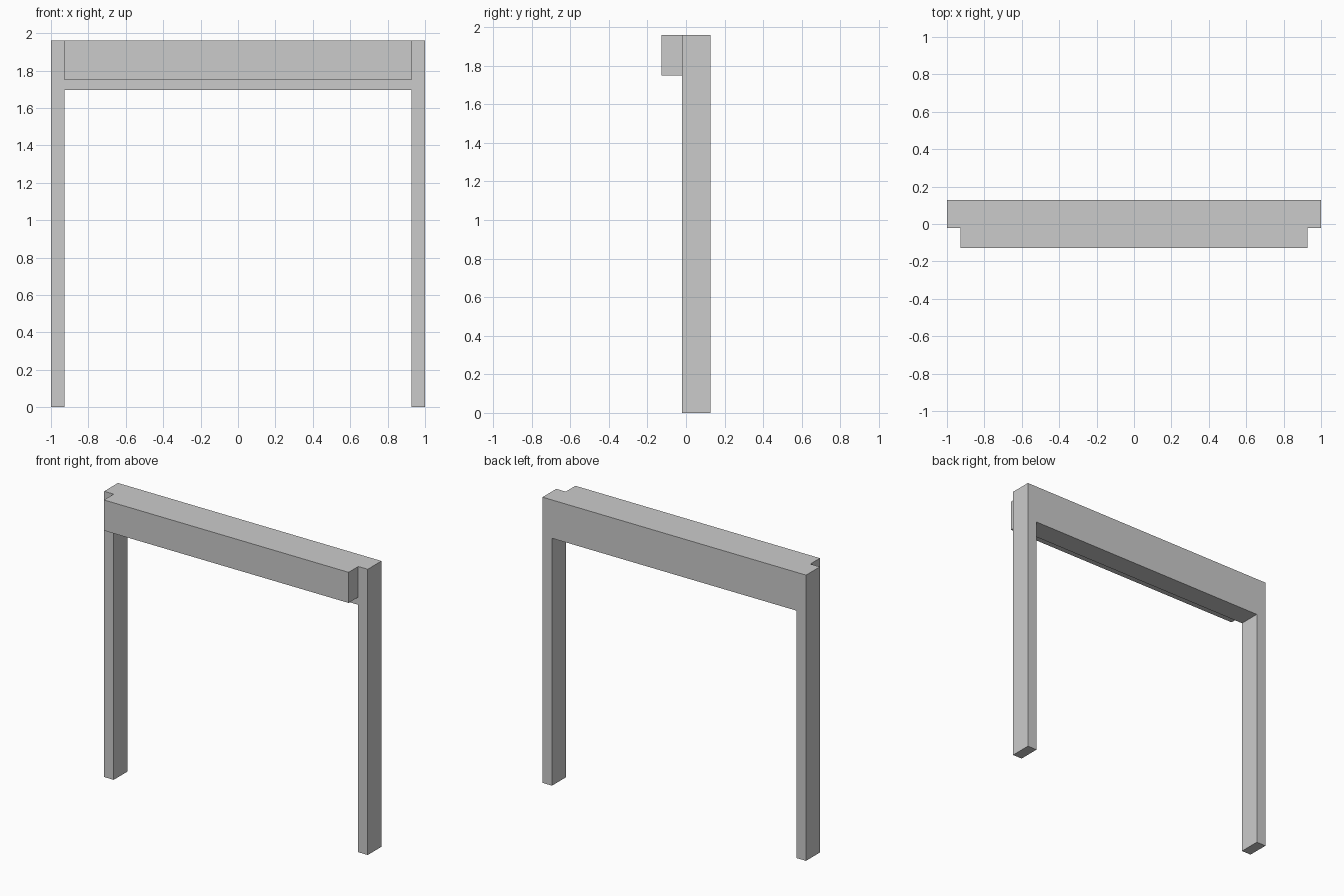
import bpy
import bmesh

if "Cube" in bpy.data.objects:
    bpy.data.objects.remove(bpy.data.objects["Cube"])

HALF, INNER = 1.0, 0.928          # outer and inner half widths
TOP, SOFFIT, LEDGE = 1.96, 1.697, 1.75
FRONT, STEP, BACK = -0.127, -0.022, 0.127


def extrude_profile(name, points, y0, y1):
    """Extrude a front-view (x, z) outline from y0 to y1."""
    bm = bmesh.new()
    face = bm.faces.new([bm.verts.new((x, y0, z)) for x, z in points])
    geom = bmesh.ops.extrude_face_region(bm, geom=[face], use_keep_orig=True)["geom"]
    moved = [v for v in geom if isinstance(v, bmesh.types.BMVert)]
    bmesh.ops.translate(bm, verts=moved, vec=(0, y1 - y0, 0))
    bmesh.ops.recalc_face_normals(bm, faces=bm.faces)
    mesh = bpy.data.meshes.new(name)
    bm.to_mesh(mesh)
    bm.free()
    obj = bpy.data.objects.new(name, mesh)
    bpy.context.collection.objects.link(obj)
    return obj


# Door frame: two posts and a deep lintel in one outline
half = [(INNER, SOFFIT), (INNER, 0), (HALF, 0), (HALF, TOP)]
outline = half + [(-x, z) for x, z in reversed(half)]
extrude_profile("portal_frame", outline, STEP, BACK)

# Box housing on the front of the lintel
housing = [(-INNER, LEDGE), (INNER, LEDGE), (INNER, TOP), (-INNER, TOP)]
extrude_profile("front_housing", housing, FRONT, STEP)
